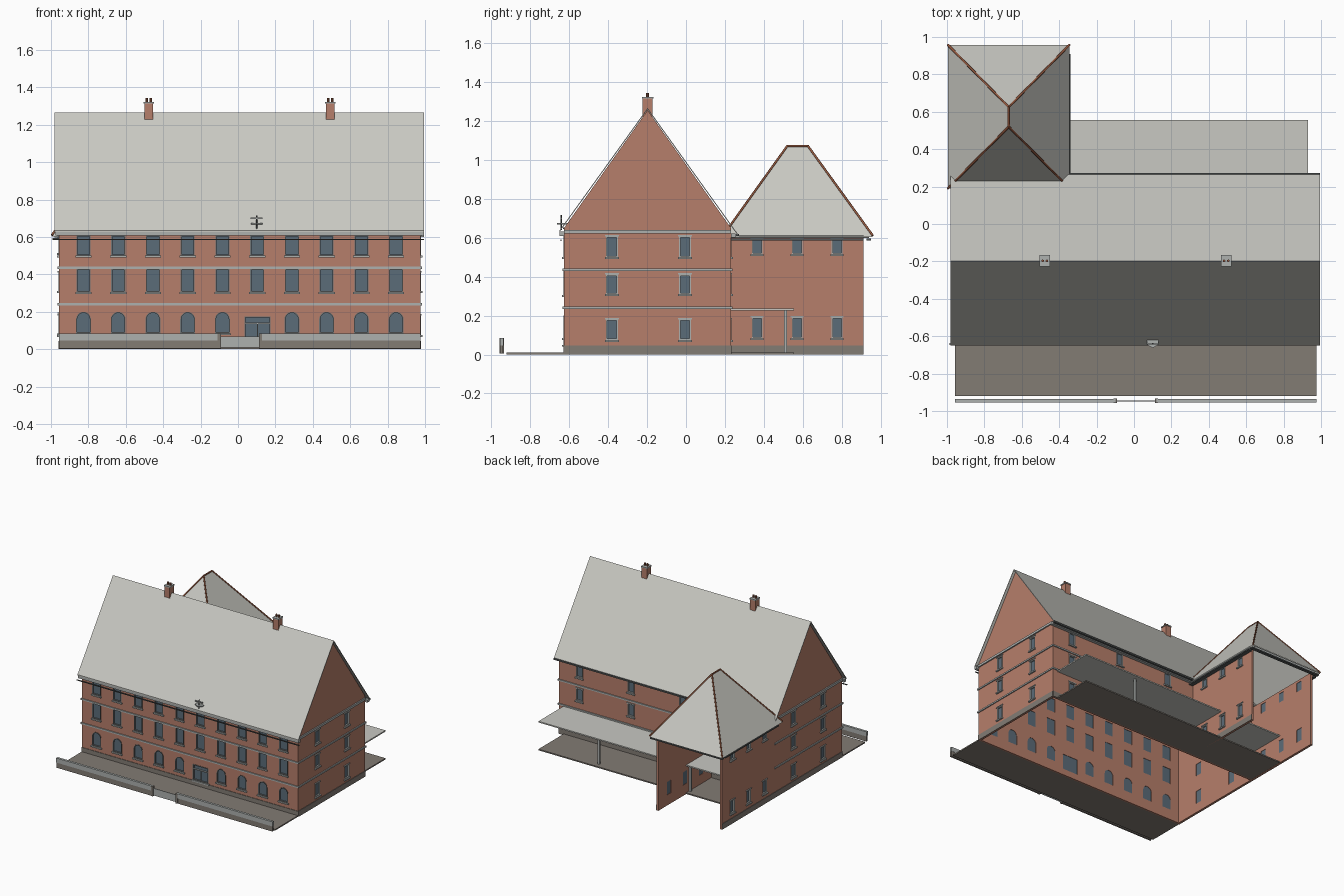
import bpy, bmesh, math
from mathutils import Matrix, Vector

cube = bpy.data.objects.get("Cube")
if cube:
    bpy.data.objects.remove(cube)


def material(name, r, g, b):
    m = bpy.data.materials.new(name)
    m.use_nodes = True
    m.diffuse_color = (r, g, b, 1)
    m.node_tree.nodes["Principled BSDF"].inputs["Base Color"].default_value = (r, g, b, 1)
    return m


BRICK = material("red brick", .47, .21, .145)
ROOF = material("pale roof", .58, .58, .54)
TRIM = material("light stone trim", .42, .44, .43)
FRAME = material("grey window frame", .17, .18, .18)
GLASS = material("blue grey glass", .105, .15, .19)
STONE = material("dark stone", .225, .2, .175)
METAL = material("dark metal", .09, .1, .1)
TILE = material("orange ridge tile", .3, .1, .05)

# Parts collect geometry under one name and one material
parts = {}
IDENT = Matrix.Identity(4)


def part(name, mat):
    return parts.setdefault(name, (bmesh.new(), mat))[0]


def loft(bm, a, b):
    """Closed solid between two matching outlines."""
    va, vb = [bm.verts.new(p) for p in a], [bm.verts.new(p) for p in b]
    bm.faces.new(va)
    bm.faces.new(vb[::-1])
    for i in range(len(a)):
        bm.faces.new((va[i - 1], va[i], vb[i], vb[i - 1]))


def prism(bm, M, pts, y0, y1):
    loft(bm, [M @ Vector((u, y0, z)) for u, z in pts], [M @ Vector((u, y1, z)) for u, z in pts])


def ring(bm, M, outer, inner, y0, y1):
    """Window surround between two matching outlines."""
    loops = [[bm.verts.new(M @ Vector((u, y, z))) for u, z in pts]
             for pts, y in ((outer, y0), (outer, y1), (inner, y1), (inner, y0))]
    for k in range(4):
        a, b = loops[k - 1], loops[k]
        for i in range(len(outer)):
            bm.faces.new((a[i - 1], a[i], b[i], b[i - 1]))


def rect(u0, u1, z0, z1):
    return [(u0, z0), (u1, z0), (u1, z1), (u0, z1)]


def box(name, mat, x0, x1, y0, y1, z0, z1, M=IDENT):
    prism(part(name, mat), M, rect(x0, x1, z0, z1), y0, y1)


def opening(u, w, z0, z1, arched=False, inset=0.0):
    h = w / 2 - inset
    if not arched:
        return rect(u - h, u + h, z0 + inset, z1 - inset)
    arc = [math.pi * i / 10 for i in range(11)]
    spring = z1 - w / 2
    return [(u - h, z0 + inset), (u + h, z0 + inset)] + \
           [(u + h * math.cos(t), spring + h * math.sin(t)) for t in arc]


def finish(name, bm, mat):
    bmesh.ops.recalc_face_normals(bm, faces=bm.faces)
    me = bpy.data.meshes.new(name)
    bm.to_mesh(me)
    bm.free()
    me.materials.append(mat)
    ob = bpy.data.objects.new(name, me)
    bpy.context.scene.collection.objects.link(ob)
    return ob


THICK = .015


def wall(name, angle, x, y, outline, windows, light=True):
    """Thin wall facing local -y, with window openings cut through."""
    M = Matrix.Translation((x, y, 0)) @ Matrix.Rotation(math.radians(angle), 4, 'Z')
    bm, cut = bmesh.new(), bmesh.new()
    prism(bm, M, outline, 0, THICK)
    for u, w, z0, z1, arched in windows:
        hole = opening(u, w, z0, z1, arched)
        prism(cut, M, hole, -.05, .05)
        prism(part("window_glass", GLASS), M, hole, .008, .012)
        trim = ("light_window_frames", TRIM) if light else ("grey_window_frames", FRAME)
        ring(part(*trim), M, hole, opening(u, w, z0, z1, arched, .006), -.003, .01)
        h = w / 2 + .006
        box("window_sills", TRIM, u - h, u + h, -.012, .002, z0 - .01, z0, M)
        if light:
            box("window_lintels", TRIM, u - h, u + h, -.007, .002, z1, z1 + .007, M)
    ob, cutter = finish(name, bm, BRICK), finish(name + "_cutter", cut, BRICK)
    cutter.hide_render = True
    mod = ob.modifiers.new("openings", 'BOOLEAN')
    mod.operation, mod.solver, mod.object = 'DIFFERENCE', 'EXACT', cutter
    dg = bpy.context.evaluated_depsgraph_get()
    ob.data = bpy.data.meshes.new_from_object(ob.evaluated_get(dg))
    ob.modifiers.clear()
    bpy.data.objects.remove(cutter)
    # Plinth along the foot of the wall
    us = [p[0] for p in outline]
    box("plinth", STONE, min(us), max(us), -.004, .002, 0, .045, M)
    return M, min(us), max(us)


def bands(M, u0, u1):
    for z in (.24, .435):
        box("string_courses", TRIM, u0 - .008, u1 + .008, -.008, .002, z - .006, z + .006, M)


X0, X1, Y0, Y1 = -.957, .975, -.625, .23
RIDGE_Y, RIDGE_Z, EAVE = -.197, 1.265, .635
WING_X, WING_Y = -.375, .91

# Main block: front with a door in the sixth bay
bays = [-.826 + .1857 * i for i in range(10)]
front = [(u, .075, z0, z1, False) for u in bays for z0, z1 in ((.5, .61), (.305, .43))]
front += [(u, .08, .085, .2, True) for i, u in enumerate(bays) if i != 5]
front.append((.105, .14, .05, .175, False))
bands(*wall("front_wall", 0, 0, Y0, rect(X0, X1, 0, EAVE), front, False))
box("door_bars", TRIM, .035, .175, Y0 - .002, Y0 + .01, .135, .142)
box("door_bars", TRIM, .102, .108, Y0 - .002, Y0 + .01, .05, .135)

# Main block: back and the two gables
rows = ((.5, .605), (.31, .41), (.075, .18))
back = [(-x, .06, z0, z1, False) for x in (.79, .33, -.13) for z0, z1 in rows]
bands(*wall("back_wall", 180, 0, Y1, rect(-X1, -X0, 0, EAVE), back))
for name, s, x in (("left_gable_wall", 1, X1), ("right_gable_wall", -1, X0)):
    pts = [(s * Y0, 0), (s * Y1, 0), (s * Y1, .65), (s * RIDGE_Y, RIDGE_Z - .012), (s * Y0, .65)]
    wins = [(s * y, .06, z0, z1, False) for y in (-.38, -.005) for z0, z1 in rows]
    M, a, b = wall(name, 90 * s, x, 0, pts, wins)
    bands(M, a, b)
    box("gable_cornice", TRIM, a, b, -.01, .002, .62, .638, M)

# Wing: two side walls, open at the back
for name, s, x in (("wing_left_wall", 1, WING_X), ("wing_right_wall", -1, X0)):
    a, b = sorted((s * Y1, s * WING_Y))
    wins = [(s * y, .055, z0, z1, False) for y in (.365, .57, .775) for z0, z1 in ((.515, .59), (.085, .19))]
    M, a, b = wall(name, 90 * s, x, 0, rect(a, b, 0, .61), wins)
    box("wing_cornice", TRIM, a, b, -.025, .005, .597, .615, M)
    box("wing_gutter", METAL, a, b, -.035, -.002, .585, .595, M)
box("wing_cornice", TRIM, X0, WING_X, WING_Y, WING_Y + .03, .597, .615)
box("wing_gutter", METAL, X0 - .03, WING_X + .03, WING_Y + .015, WING_Y + .04, .585, .595)

# Main roof: two thin slopes
T = .008
roof_line = [(-.65, EAVE), (RIDGE_Y, RIDGE_Z), (.265, .62),
             (.265, .62 - T), (RIDGE_Y, RIDGE_Z - T), (-.65, EAVE - T)]
loft(part("main_roof", ROOF), [(-.98, y, z) for y, z in roof_line], [(.995, y, z) for y, z in roof_line])
box("eaves_cornice", TRIM, X0 - .02, X1 + .02, -.648, Y0 + .002, .607, .63)
box("eaves_cornice", TRIM, WING_X, X1 + .02, Y1, .255, .6, .62)
box("eaves_gutter", METAL, WING_X + .03, .995, .255, .272, .607, .619)
box("eaves_gutter", METAL, -.99, .995, -.645, -.638, .583, .589)

# Wing hip roof
c = [Vector(p + (.61,)) for p in ((-.995, .19), (-.345, .19), (-.345, .958), (-.995, .958))]
r0, r1 = Vector((-.67, .52, 1.07)), Vector((-.67, .625, 1.07))
hip = part("wing_roof", ROOF)
for drop in (0, T):
    d = Vector((0, 0, -drop))
    for face in ((c[0], c[1], r0), (c[1], c[2], r1, r0), (c[2], c[3], r1), (c[3], c[0], r0, r1)):
        hip.faces.new([hip.verts.new(p + d) for p in face])

# Ridge and hip tiles
tiles = bpy.data.curves.new("hip_tiles", 'CURVE')
tiles.dimensions, tiles.bevel_depth, tiles.bevel_resolution = '3D', .006, 1
tiles.use_fill_caps = True
for a, b in ((c[0], r0), (c[1], r0), (c[2], r1), (c[3], r1), (r0, r1)):
    sp = tiles.splines.new('POLY')
    sp.points.add(1)
    sp.points[0].co, sp.points[1].co = (*a, 1), (*b, 1)
tiles.materials.append(TILE)
bpy.context.scene.collection.objects.link(bpy.data.objects.new("hip_tiles", tiles))


def cylinder(name, mat, x, y, z0, z1, r, sides=8):
    bmesh.ops.create_cone(part(name, mat), cap_ends=True, segments=sides, radius1=r, radius2=r,
                          depth=z1 - z0, matrix=Matrix.Translation((x, y, (z0 + z1) / 2)))


# Chimneys with caps and pots
for x in (-.477, .493):
    box("chimneys", BRICK, x - .023, x + .023, RIDGE_Y - .026, RIDGE_Y + .026, 1.17, 1.315)
    box("chimney_caps", TRIM, x - .027, x + .027, RIDGE_Y - .03, RIDGE_Y + .03, 1.313, 1.322)
    for dx in (-.011, .011):
        cylinder("chimney_pots", TILE, x + dx, RIDGE_Y, 1.32, 1.342, .007)

# Small ornament over the door
cylinder("eaves_ornament", TRIM, .1, -.627, .668, .675, .036, 6)
cylinder("eaves_ornament_mast", METAL, .1, -.64, .64, .715, .004, 6)
box("eaves_ornament_bar", TRIM, .068, .132, -.644, -.636, .695, .703)
box("eaves_ornament_rail", METAL, -.01, .22, -.63, -.622, .645, .651)

# Back terrace with canopy, front terrace
box("front_terrace", STONE, X0, X1, -.92, Y0, 0, .01)
box("back_terrace", STONE, X0 + .016, .93, Y1, .555, 0, .01)
box("back_canopy", ROOF, X0 + .016, .93, Y1, .555, .225, .235)
for x in (.42, -.4):
    box("canopy_posts", TRIM, x - .008, x + .008, .503, .519, .01, .226)

# Front boundary wall with gate
for a, b, post in ((X0, -.1, -.1), (.12, X1, .12)):
    box("boundary_wall", STONE, a, b, -.953, -.938, .005, .047)
    box("boundary_wall_top", TRIM, a, b, -.955, -.936, .047, .084)
    box("gate_posts", STONE, post - .009, post + .009, -.957, -.934, .005, .084)
box("gate", TRIM, -.1, .12, -.948, -.943, .01, .068)

for name, (bm, mat) in parts.items():
    finish(name, bm, mat)
